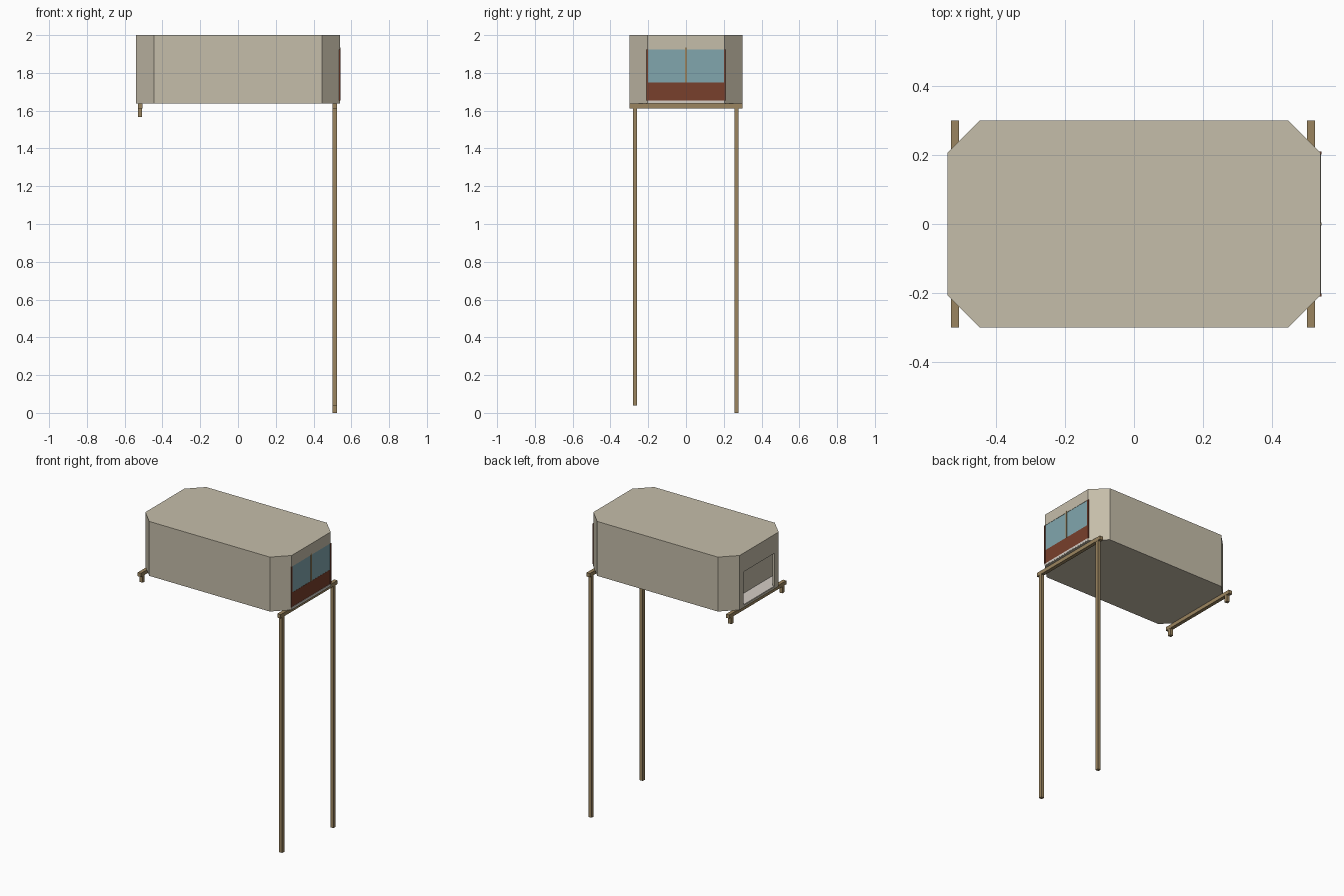
import bpy, bmesh

if "Cube" in bpy.data.objects:
    bpy.data.objects.remove(bpy.data.objects["Cube"])


def material(name, rgb):
    m = bpy.data.materials.new(name)
    m.diffuse_color = (*rgb, 1)
    m.use_nodes = True
    m.node_tree.nodes["Principled BSDF"].inputs["Base Color"].default_value = m.diffuse_color
    return m


BEIGE = material("beige_wall", (0.56, 0.51, 0.40))
PALE = material("pale_floor", (0.66, 0.61, 0.56))
GLASS = material("blue_glass", (0.22, 0.38, 0.42))
BROWN = material("red_brown_panel", (0.19, 0.05, 0.025))
WOOD = material("tan_wood", (0.33, 0.235, 0.115))


def prism(name, outline, z0, z1, mat):
    """Extrude a counter-clockwise plan outline from z0 to z1."""
    bm = bmesh.new()
    low = [bm.verts.new((x, y, z0)) for x, y in outline]
    top = [bm.verts.new((x, y, z1)) for x, y in outline]
    bm.faces.new(low[::-1])
    bm.faces.new(top)
    n = len(outline)
    for i in range(n):
        j = (i + 1) % n
        bm.faces.new((low[i], low[j], top[j], top[i]))
    bmesh.ops.recalc_face_normals(bm, faces=bm.faces)
    mesh = bpy.data.meshes.new(name)
    bm.to_mesh(mesh)
    bm.free()
    mesh.materials.append(mat)
    obj = bpy.data.objects.new(name, mesh)
    bpy.context.collection.objects.link(obj)
    return obj


def box(name, x0, x1, y0, y1, z0, z1, mat):
    return prism(name, [(x0, y0), (x1, y0), (x1, y1), (x0, y1)], z0, z1, mat)


# Cabin plan: a rectangle with cut corners
L, W = 0.54, 0.30      # half length, half width
CX, CY = 0.445, 0.205  # where the corner cuts begin
BOTTOM, FLOOR, TOP = 1.637, 1.655, 2.0
plan = [(CX, -W), (L, -CY), (L, CY), (CX, W),
        (-CX, W), (-L, CY), (-L, -CY), (-CX, -W)]

# Floor slab, roof slab and enclosed middle room
prism("floor_slab", plan, BOTTOM, FLOOR - 0.003, BEIGE)
prism("roof_slab", plan, TOP - 0.02, TOP, BEIGE)
box("middle_room", -CX, CX, -W, W, FLOOR - 0.003, TOP - 0.02, BEIGE)

# Slanted corner walls
T = 0.014
for sx in (-1, 1):
    for sy in (-1, 1):
        wall = [(CX, W), (L, CY), (L - T, CY - 0.002), (CX, W - T)]
        prism("corner_wall", [(sx * x, sy * y) for x, y in wall],
              FLOOR - 0.003, TOP - 0.02, BEIGE)

# Window end: header, glass, lower panel, pale sill and thin posts
box("window_header", L - 0.014, L, -CY, CY, 1.925, TOP - 0.02, BEIGE)
box("window_glass", L - 0.012, L - 0.002, -CY, CY, 1.75, 1.925, GLASS)
box("lower_panel", L - 0.012, L - 0.001, -CY, CY, FLOOR, 1.75, BROWN)
box("pale_sill", L - 0.012, L + 0.001, -CY, CY, 1.641, FLOOR, PALE)
box("window_mullion", L - 0.01, L + 0.002, -0.004, 0.004, 1.75, 1.935, WOOD)
for s in (-1, 1):
    box("window_post", L - 0.01, L + 0.002, s * CY - 0.004, s * CY + 0.004,
        FLOOR, 1.925, BROWN)

# Porch end: pale floor behind a framed opening
box("porch_header", -L, -L + T, -CY, CY, 1.875, TOP - 0.02, BEIGE)
for s in (-1, 1):
    y0, y1 = sorted((s * 0.163, s * CY))
    box("porch_jamb", -L, -L + T, y0, y1, FLOOR - 0.003, 1.875, BEIGE)
prism("porch_floor", [(-CX, -W + T), (-CX, W - T), (-L + 0.002, CY - 0.004),
                      (-L + 0.002, -CY + 0.004)], FLOOR - 0.003, FLOOR, PALE)

# Cross beams and legs: long legs on one end, short stubs on the other
for x, bases in ((-0.518, (1.567, 1.567)), (0.512, (0.04, 0.0))):
    box("cross_beam", x - 0.012, x + 0.012, -W, W, 1.612, BOTTOM, WOOD)
    for y, base in zip((-0.27, 0.268), bases):
        box("leg", x - 0.011, x + 0.011, y - 0.011, y + 0.011, base, 1.612, WOOD)
